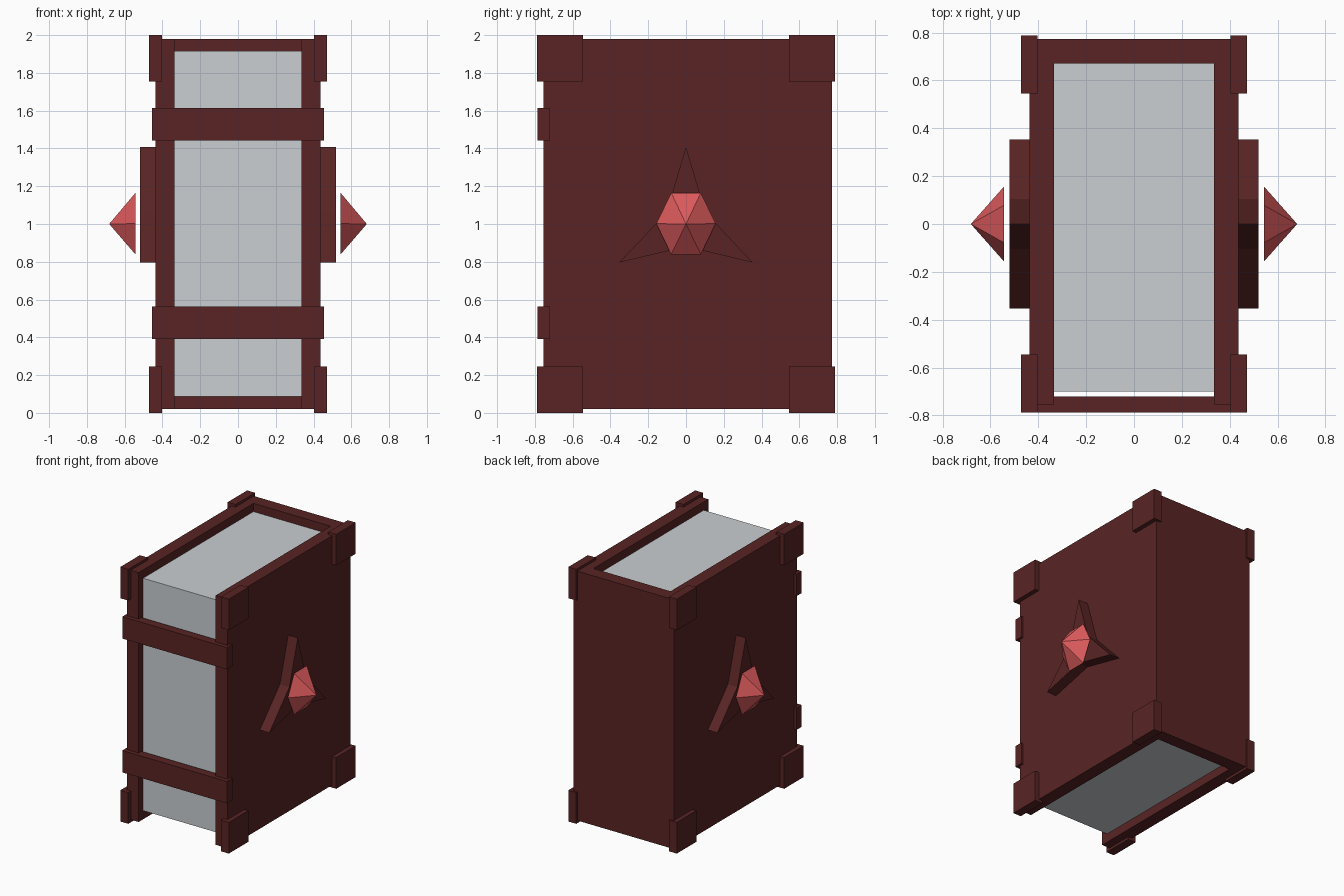
import bpy, bmesh, math

if "Cube" in bpy.data.objects:
    bpy.data.objects.remove(bpy.data.objects["Cube"])


def material(name, rgb):
    m = bpy.data.materials.new(name)
    m.diffuse_color = (*rgb, 1.0)
    m.use_nodes = True
    m.node_tree.nodes["Principled BSDF"].inputs["Base Color"].default_value = m.diffuse_color
    return m


LEATHER = material("dark red leather", (0.100, 0.0175, 0.0175))
PAPER = material("pale grey paper", (0.59, 0.62, 0.64))
CRYSTAL = material("bright red crystal", (0.72, 0.103, 0.108))


def finish(name, bm, mat):
    bmesh.ops.recalc_face_normals(bm, faces=bm.faces[:])
    mesh = bpy.data.meshes.new(name)
    bm.to_mesh(mesh)
    bm.free()
    mesh.materials.append(mat)
    ob = bpy.data.objects.new(name, mesh)
    bpy.context.collection.objects.link(ob)
    return ob


def box(name, x, y, z, mat):
    """Box from (min, max) ranges on each axis."""
    bm = bmesh.new()
    bmesh.ops.create_cube(bm, size=1)
    for v in bm.verts:
        v.co = [r[0] if c < 0 else r[1] for c, r in zip(v.co, (x, y, z))]
    return finish(name, bm, mat)


def prism(name, points, offset, mat):
    """Flat outline of 3D points extruded along offset."""
    bm = bmesh.new()
    face = bm.faces.new([bm.verts.new(p) for p in points])
    ext = bmesh.ops.extrude_face_region(bm, geom=[face], use_keep_orig=True)
    verts = [g for g in ext["geom"] if isinstance(g, bmesh.types.BMVert)]
    bmesh.ops.translate(bm, verts=verts, vec=offset)
    return finish(name, bm, mat)


# Cover: U-shaped outline with two boards and a spine at the back
profile = [(-0.437, -0.755), (-0.335, -0.755), (-0.335, 0.67), (0.335, 0.67),
           (0.335, -0.755), (0.437, -0.755), (0.437, 0.773), (-0.437, 0.773)]
prism("cover", [(x, y, 0.02) for x, y in profile], (0, 0, 1.96), LEATHER)

# Page block
box("pages", (-0.336, 0.336), (-0.70, 0.675), (0.088, 1.915), PAPER)

# Straps across the open side
for label, z0, z1 in (("lower", 0.39, 0.562), ("upper", 1.442, 1.614)):
    box(label + "_strap", (-0.455, 0.455), (-0.787, -0.72), (z0, z1), LEATHER)

for side, s in (("left", -1), ("right", 1)):
    # Corner guards
    for end, e in (("front", -1), ("back", 1)):
        for level, z in (("bottom", (0.0, 0.245)), ("top", (1.755, 2.0))):
            box(f"{side}_{end}_{level}_corner",
                sorted((s * 0.403, s * 0.472)),
                sorted((e * 0.545, e * 0.788)), z, LEATHER)

    # Three-pointed star plate
    star = []
    for i in range(6):
        r = 0.408 if i % 2 == 0 else 0.12
        a = math.radians(90 + 60 * i)
        star.append((s * 0.43, r * math.cos(a), 1.0 + r * math.sin(a)))
    prism(side + "_star", star, (s * 0.09, 0, 0), LEATHER)

    # Six-sided pointed crystal floating in front of the star
    bm = bmesh.new()
    tip = bm.verts.new((s * 0.682, 0, 1.0))
    ring = [bm.verts.new((s * 0.543, 0.157 * math.cos(i * math.pi / 3),
                          1.002 + 0.188 * math.sin(i * math.pi / 3)))
            for i in range(6)]
    bm.faces.new(ring)
    for i in range(6):
        bm.faces.new((ring[i], ring[(i + 1) % 6], tip))
    finish(side + "_crystal", bm, CRYSTAL)
